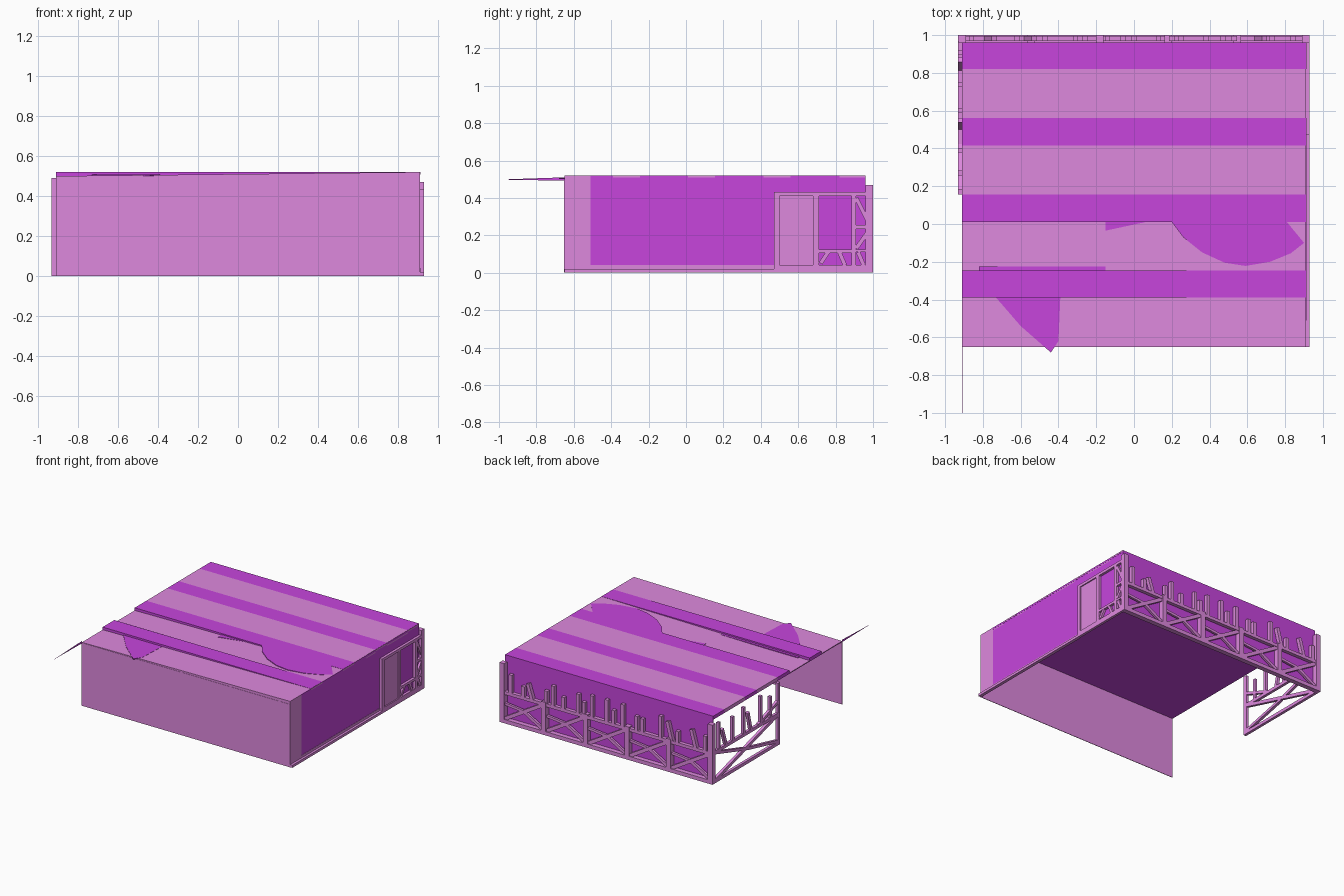
import bpy, bmesh, random
from mathutils import Vector

random.seed(4)


def material(name, rgb):
    m = bpy.data.materials.new(name)
    m.diffuse_color = (*rgb, 1)
    return m


LIGHT = material("light_pink", (0.73, 0.25, 0.73))
DARK = material("deep_magenta", (0.57, 0.06, 0.72))


def finish(name, bm, mat):
    bmesh.ops.recalc_face_normals(bm, faces=bm.faces)
    me = bpy.data.meshes.new(name)
    bm.to_mesh(me)
    bm.free()
    ob = bpy.data.objects.new(name, me)
    ob.data.materials.append(mat)
    bpy.context.collection.objects.link(ob)
    return ob


def prism(bm, pts, axis, d0, d1):
    """Outline in the two other axes, extruded along axis from d0 to d1."""
    def put(p, d):
        return {'x': (d, p[0], p[1]), 'y': (p[0], d, p[1]), 'z': (p[0], p[1], d)}[axis]
    a = [bm.verts.new(put(p, d0)) for p in pts]
    b = [bm.verts.new(put(p, d1)) for p in pts]
    n = len(pts)
    bm.faces.new(a)
    bm.faces.new(b[::-1])
    for i in range(n):
        bm.faces.new((a[i], a[(i + 1) % n], b[(i + 1) % n], b[i]))


def bar(bm, axis, p, q, w, d0, d1):
    """Straight timber from p to q in the frame's plane."""
    p, q = Vector(p), Vector(q)
    t = (q - p).normalized() * (w / 2)
    s = Vector((-t.y, t.x))
    prism(bm, [p + s, q + s, q - s, p - s], axis, d0, d1)


def rect(bm, axis, u0, u1, v0, v1, d0, d1):
    prism(bm, [(u0, v0), (u1, v0), (u1, v1), (u0, v1)], axis, d0, d1)


def slab(name, axis, u0, u1, v0, v1, d0, d1, mat):
    bm = bmesh.new()
    rect(bm, axis, u0, u1, v0, v1, d0, d1)
    return finish(name, bm, mat)


# Walls: front, back and right (left side is open, no floor)
slab("front_wall", 'y', -0.91, 0.91, 0, 0.497, -0.652, -0.648, LIGHT)
slab("back_wall", 'y', -0.91, 0.91, 0.02, 0.51, 0.955, 0.96, DARK)
slab("right_wall", 'x', -0.51, 0.96, 0.02, 0.51, 0.905, 0.91, DARK)
slab("right_wall_front_panel", 'x', -0.65, -0.51, 0, 0.52, 0.905, 0.911, LIGHT)
slab("right_wall_skirting", 'x', -0.51, 0.47, 0.02, 0.04, 0.905, 0.912, LIGHT)
slab("right_sill", 'x', -0.65, 0.47, 0, 0.02, 0.905, 0.93, LIGHT)
slab("right_eave", 'x', -0.65, 0.96, 0.505, 0.52, 0.907, 0.911, DARK)

# Roof: dark underlay, flat ridge boards, sheets between them
slab("roof_underlay", 'z', -0.91, 0.91, -0.65, 0.96, 0.493, 0.496, DARK)
for i, (y0, y1) in enumerate([(-0.39, -0.245), (0.01, 0.155), (0.415, 0.56), (0.82, 0.96)]):
    slab(f"roof_ridge_{i}", 'z', -0.91, 0.91, y0, y1, 0.496, 0.521, DARK)
    slab(f"ridge_end_{i}", 'x', y0, y1, 0.509, 0.52, 0.91, 0.912, LIGHT)
for i, (y0, y1) in enumerate([(0.155, 0.415), (0.56, 0.82)]):
    slab(f"roof_sheet_{i}", 'z', -0.91, 0.91, y0, y1, 0.496, 0.521, LIGHT)
# Two front sheets have sagged on the left
for i, (y0, y1) in enumerate([(-0.65, -0.39), (-0.245, 0.01)]):
    bm = bmesh.new()
    prism(bm, [(-0.91, 0.496), (0.91, 0.497), (0.91, 0.52), (-0.91, 0.5)], 'y', y0, y1)
    finish(f"sagging_sheet_{i}", bm, LIGHT)

# Torn dark lining poking through the sagging sheets
patches = {
    "torn_leaf": ([(0.2, 0.01), (0.26, -0.07), (0.36, -0.15), (0.48, -0.205), (0.59, -0.222),
                   (0.72, -0.2), (0.83, -0.155), (0.9, -0.1), (0.81, 0.01)], 0.521),
    "torn_point": ([(-0.73, -0.39), (-0.6, -0.54), (-0.44, -0.68), (-0.4, -0.62),
                    (-0.39, -0.39)], 0.507),
    "torn_sliver": ([(-0.15, 0.01), (-0.15, -0.035), (0.06, 0.01)], 0.512),
    "torn_strip": ([(-0.82, -0.225), (-0.82, -0.245), (-0.15, -0.245), (-0.15, -0.225)], 0.51),
}
for name, (pts, z) in patches.items():
    bm = bmesh.new()
    prism(bm, pts, 'z', z - 0.006, z)
    finish(name, bm, DARK)
bm = bmesh.new()
prism(bm, [(-0.65, 0.492), (-1.0, 0.498), (-0.65, 0.51)], 'x', -0.91, -0.909)
finish("loose_edge_strip", bm, DARK)

# Back timber frame: sill, mid rail, posts, braces, broken studs
bm = bmesh.new()
rect(bm, 'y', -0.93, 0.93, 0, 0.03, 0.962, 1.0)
rect(bm, 'y', -0.93, 0.93, 0.225, 0.25, 0.968, 0.996)
posts = [-0.91 + 0.364 * i for i in range(6)]
for i, x in enumerate(posts):
    rect(bm, 'y', x - 0.02, x + 0.02, 0.02, 0.47 if i in (0, 5) else 0.26, 0.96, 1.0)
for a, b in zip(posts, posts[1:]):
    m = (a + b) / 2
    bar(bm, 'y', (a, 0.235), (b, 0.02), 0.028, 0.97, 0.993)
    bar(bm, 'y', (a, 0.025), (m, 0.13), 0.025, 0.972, 0.99)
    bar(bm, 'y', (m, 0.13), (b, 0.15), 0.02, 0.972, 0.99)
for x in (-0.86, -0.78, -0.62, -0.57, -0.47, -0.31, -0.26, -0.14, -0.06, 0.0,
          0.13, 0.2, 0.25, 0.38, 0.47, 0.53, 0.65, 0.73, 0.84):
    bar(bm, 'y', (x, 0.24), (x + random.choice((0, 0, 0, 0.04)), random.uniform(0.33, 0.44)),
        0.028, 0.968, 0.996)
finish("back_timber_frame", bm, LIGHT)

# Left timber frame, open to the inside
bm = bmesh.new()
X = (-0.932, -0.91)
rect(bm, 'x', 0.155, 1.0, 0, 0.025, *X)
rect(bm, 'x', 0.155, 1.0, 0.23, 0.255, *X)
rect(bm, 'x', 0.155, 0.185, 0, 0.49, *X)
rect(bm, 'x', 0.965, 1.0, 0, 0.47, *X)
bar(bm, 'x', (0.96, 0.02), (0.18, 0.24), 0.026, *X)
bar(bm, 'x', (0.57, 0.12), (0.18, 0.03), 0.022, *X)
bar(bm, 'x', (0.97, 0.24), (0.6, 0.13), 0.022, *X)
bar(bm, 'x', (0.18, 0.34), (0.42, 0.25), 0.022, *X)
for y, h, lean in [(0.27, 0.42, 0), (0.39, 0.47, 0), (0.51, 0.4, 0.04), (0.6, 0.46, 0),
                   (0.74, 0.44, 0), (0.82, 0.39, 0.05), (0.91, 0.46, 0)]:
    bar(bm, 'x', (y, 0.24), (y + lean, h), 0.024, *X)
finish("left_timber_frame", bm, LIGHT)

# Right door and window frame
bm = bmesh.new()
X = (0.91, 0.93)
for y0, y1, z0, z1 in [(0.47, 1.0, 0, 0.04), (0.47, 1.0, 0.41, 0.432), (0.47, 0.5, 0.04, 0.41),
                       (0.68, 0.71, 0.04, 0.41), (0.885, 0.91, 0.04, 0.41),
                       (0.985, 1.0, 0.04, 0.41), (0.71, 0.885, 0.105, 0.125),
                       (0.91, 0.985, 0.235, 0.255), (0.91, 0.985, 0.11, 0.125),
                       (0.965, 1.0, 0.432, 0.47)]:
    rect(bm, 'x', y0, y1, z0, z1, *X)
for p, q in [((0.72, 0.05), (0.76, 0.11)), ((0.82, 0.11), (0.85, 0.04)),
             ((0.91, 0.4), (0.985, 0.25)), ((0.91, 0.13), (0.985, 0.235)),
             ((0.92, 0.11), (0.95, 0.04))]:
    bar(bm, 'x', p, q, 0.022, 0.911, 0.928)
finish("right_window_frame", bm, LIGHT)
slab("door_panel", 'x', 0.5, 0.68, 0.04, 0.41, 0.91, 0.921, LIGHT)
